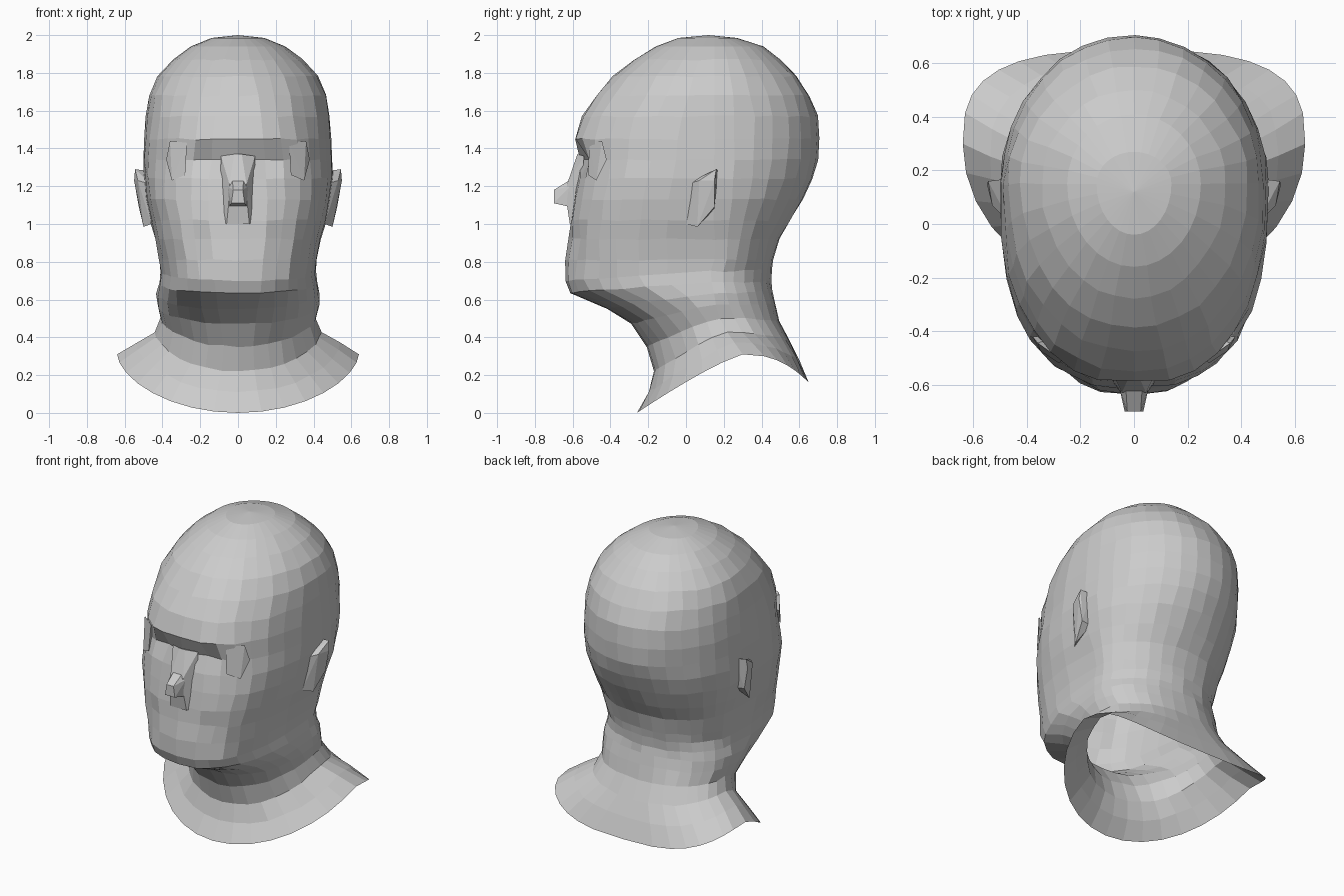
import bpy, bmesh, math, random
from math import sin, cos, pi, exp

random.seed(4)
if "Cube" in bpy.data.objects:
    bpy.data.objects.remove(bpy.data.objects["Cube"])

# Plain grey clay
clay = bpy.data.materials.new("grey clay")
clay.use_nodes = True
GREY = (0.6, 0.6, 0.6, 1)
clay.diffuse_color = GREY
clay.node_tree.nodes["Principled BSDF"].inputs["Base Color"].default_value = GREY

SEGS = 32
# Horizontal skull rings: height, front y, back y, half width, front squareness
SKULL = [
    (1.985, -.04, .27, .14, 1), (1.94, -.16, .41, .25, 1), (1.87, -.28, .50, .345, 1),
    (1.78, -.39, .59, .425, .97), (1.68, -.475, .655, .47, .92), (1.57, -.55, .70, .485, .86),
    (1.45, -.58, .705, .495, .8), (1.34, -.565, .70, .50, .77), (1.24, -.575, .67, .50, .73),
    (1.13, -.59, .62, .49, .69), (1.02, -.61, .555, .465, .69), (.92, -.625, .495, .44, .69),
    (.81, -.63, .465, .42, .71),
]
# Tilted jaw, neck and collar rings: front z, side z, back z, front y, back y, half width, squareness
NECK = [
    (.70, .75, .76, -.635, .455, .41, .74), (.635, .69, .70, -.61, .45, .42, .78),
    (.55, .63, .65, -.42, .455, .432, .85), (.47, .57, .58, -.29, .47, .428, .92),
    (.35, .50, .49, -.205, .495, .41, 1), (.22, .43, .38, -.17, .55, .44, 1),
    (.11, .37, .28, -.20, .60, .54, 1), (0, .31, .16, -.26, .65, .64, 1),
]
# Face relief: x, z, x radius, z radius, inward depth
RELIEF = [
    (.15, 1.32, .09, .06, .05), (.20, .90, .05, .08, .04),
    (.15, 1.46, .12, .05, -.015), (0, .82, .10, .06, -.01),
]


def add_object(name, bm):
    bmesh.ops.recalc_face_normals(bm, faces=bm.faces)
    mesh = bpy.data.meshes.new(name)
    bm.to_mesh(mesh)
    bm.free()
    mesh.materials.append(clay)
    obj = bpy.data.objects.new(name, mesh)
    bpy.context.collection.objects.link(obj)
    return obj


def signed_power(v, e):
    return math.copysign(abs(v) ** e, v)


def ring_points(zf, zs, zb, yf, yb, w, square, mid, back_square):
    points = []
    for i in range(SEGS):
        a = 2 * pi * i / SEGS
        front = cos(a) > 0
        e = square if front else back_square
        t = abs(cos(a)) ** e
        x = w * signed_power(sin(a), e)
        y = mid + ((yf if front else yb) - mid) * t
        z = zs + (zf - zs) * t ** 1.2 if front else zs + (zb - zs) * t ** 2.4
        if front and y < -.2:
            y += sum(d * exp(-((abs(x) - cx) / rx) ** 2 - ((z - cz) / rz) ** 2)
                     for cx, cz, rx, rz, d in RELIEF)
        points.append((x, y, z))
    return points


# Head, neck and open collar lofted as one skin
bm = bmesh.new()
rings = [ring_points(z, z, z, f, b, w, s, .15, 1) for z, f, b, w, s in SKULL]
for n, row in enumerate(NECK):
    k = n / (len(NECK) - 1)
    rings.append(ring_points(*row, .13 + .17 * k * k, 1 - .32 * k * k))
loops = []
for r, ring in enumerate(rings):
    rough = .005 if 1 < r < len(rings) - 1 else 0
    loops.append([bm.verts.new([c + random.uniform(-rough, rough) for c in p]) for p in ring])
crown = bm.verts.new((0, .12, 2))
for i in range(SEGS):
    j = (i + 1) % SEGS
    bm.faces.new((crown, loops[0][i], loops[0][j]))
    for upper, lower in zip(loops, loops[1:]):
        bm.faces.new((upper[i], lower[i], lower[j], upper[j]))
add_object("head_and_neck", bm)


def hull(name, points):
    bm = bmesh.new()
    verts = [bm.verts.new(p) for p in points]
    out = bmesh.ops.convex_hull(bm, input=verts)
    loose = [v for v in out["geom_interior"] + out["geom_unused"]
             if isinstance(v, bmesh.types.BMVert)]
    bmesh.ops.delete(bm, geom=list(set(loose)), context="VERTS")
    return add_object(name, bm)


def both(points, sides=(1, -1)):
    return [(s * x, y, z) for x, y, z in points for s in sides]


# Nose: sloping bridge and blunt tip
hull("nose_bridge", both([(.02, -.575, 1.37), (.045, -.63, 1.21), (.05, -.63, 1.10),
                          (.06, -.615, 1.0), (.10, -.56, 1.02), (.09, -.54, 1.36)]))
hull("nose_tip", both([(.03, -.62, 1.23), (.025, -.70, 1.18), (.035, -.70, 1.11),
                       (.05, -.61, 1.09), (.055, -.61, 1.2)]))

# Ears and eye corners on both sides
for label, s in (("left", 1), ("right", -1)):
    hull(label + "_ear", both([(.46, 0, 1.21), (.46, 0, 1.0), (.50, .06, .985),
                               (.525, .15, 1.09), (.55, .15, 1.23), (.545, .16, 1.29),
                               (.47, .17, 1.28), (.46, .15, 1.08), (.53, .07, 1.23)], (s,)))
    hull(label + "_eye_corner", both([(.27, -.51, 1.43), (.36, -.445, 1.44), (.38, -.42, 1.34),
                                      (.35, -.475, 1.23), (.28, -.52, 1.26), (.29, -.42, 1.34)], (s,)))
